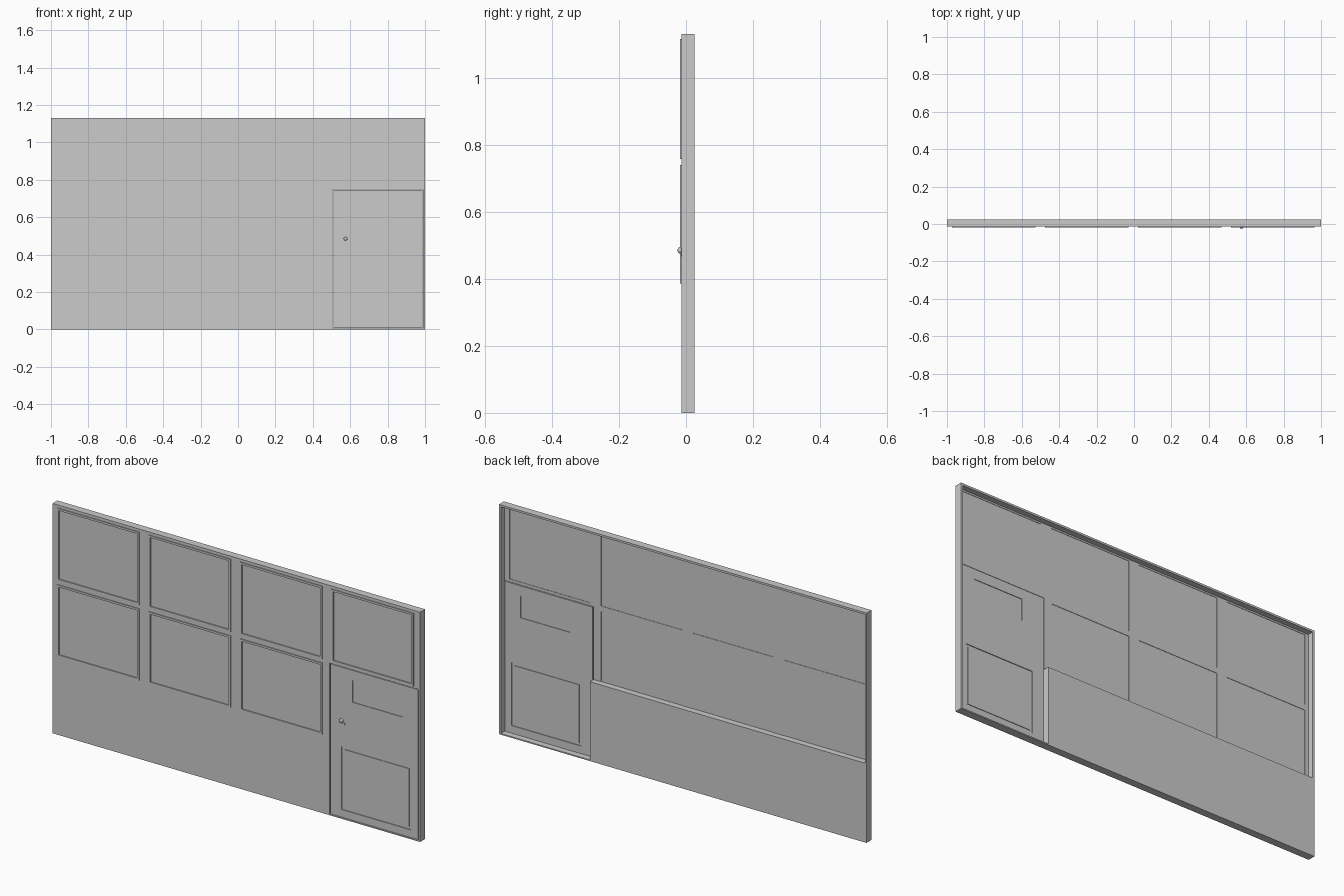
import bpy, math

if "Cube" in bpy.data.objects:
    bpy.data.objects.remove(bpy.data.objects["Cube"])

FRONT, BACK = -0.013, 0.025      # wall depth
SKIN = -0.004                    # rear of the thin front framing
TOP = 1.13
COLS = [(-0.97 + 0.4975 * i, -0.53 + 0.4975 * i) for i in range(4)]
LOW, HIGH = (0.39, 0.735), (0.762, 1.112)


def boxes(name, items):
    """One mesh from a list of (x0, x1, y0, y1, z0, z1) boxes."""
    v, f = [], []
    for x0, x1, y0, y1, z0, z1 in items:
        n = len(v)
        v += [(x, y, z) for z in (z0, z1) for y in (y0, y1) for x in (x0, x1)]
        f += [[n + k for k in q] for q in ((0, 2, 3, 1), (4, 5, 7, 6), (0, 1, 5, 4),
                                           (2, 6, 7, 3), (0, 4, 6, 2), (1, 3, 7, 5))]
    me = bpy.data.meshes.new(name)
    me.from_pydata(v, [], f)
    ob = bpy.data.objects.new(name, me)
    bpy.context.collection.objects.link(ob)
    return ob


def ring(x0, x1, z0, z1, w, y0, y1):
    """Four bars of a rectangular frame, w wide."""
    return [(x0, x1, y0, y1, z0, z0 + w), (x0, x1, y0, y1, z1 - w, z1),
            (x0, x0 + w, y0, y1, z0 + w, z1 - w), (x1 - w, x1, y0, y1, z0 + w, z1 - w)]


def ball(name, loc, r, scale_y=1):
    bpy.ops.mesh.primitive_uv_sphere_add(segments=16, ring_count=10, radius=r, location=loc)
    ob = bpy.context.object
    ob.name = name
    ob.scale.y = scale_y
    bpy.ops.object.shade_smooth()


def disc(name, loc, r, depth):
    bpy.ops.mesh.primitive_cylinder_add(vertices=16, radius=r, depth=depth, location=loc,
                                        rotation=(math.pi / 2, 0, 0))
    bpy.context.object.name = name
    bpy.ops.object.shade_smooth_by_angle()


# thick outer shell: top, two ends, threshold and solid lower wall
boxes("wall_top", [(-1, 1, FRONT, BACK, 1.12, TOP)])
boxes("wall_ends", [(-1, -0.99, FRONT, BACK, 0, 1.12), (0.99, 1, FRONT, BACK, 0, 1.12)])
boxes("lower_wall", [(-0.99, 0.506, FRONT, BACK, 0, LOW[0])])
boxes("door_threshold", [(0.506, 0.99, FRONT, BACK, 0, 0.006)])

# thin rails and stiles around the windows
boxes("window_rails", [(-0.99, 0.506, FRONT, SKIN, LOW[1], 0.748),
                       (-0.99, 0.99, FRONT, SKIN, 0.748, HIGH[0]),
                       (-0.99, 0.99, FRONT, SKIN, HIGH[1], 1.12)])
gaps = [(-0.99, COLS[0][0])] + [(COLS[i][1], COLS[i + 1][0]) for i in range(3)] + [(COLS[3][1], 0.99)]
boxes("window_stiles", [(a, b, FRONT, SKIN, *HIGH) for a, b in gaps]
      + [(a, b, FRONT, SKIN, *LOW) for a, b in gaps[:3]]
      + [(gaps[3][0], 0.506, FRONT, SKIN, *LOW)])

# glass and raised trim for each window
openings = [(c, HIGH) for c in COLS] + [(c, LOW) for c in COLS[:3]]
boxes("window_panes", [(*c, -0.010, -0.006, *z) for c, z in openings])
trim = []
for (a, b), (c, d) in openings:
    trim += ring(a - 0.003, b + 0.003, c - 0.004, d + 0.004, 0.010, -0.0175, -0.012)
boxes("window_trim", trim)

# door with a small window and a framed lower panel
D0, D1, DF, DB = 0.511, 0.987, -0.012, -0.002
WX, WZ = (0.632, 0.902), (0.588, 0.695)
PX, PZ = (0.572, 0.950), (0.045, 0.355)
boxes("door", [(D0, D1, DF, DB, 0.008, PZ[0]), (D0, D1, DF, DB, PZ[1], WZ[0]),
               (D0, D1, DF, DB, WZ[1], 0.745),
               (D0, PX[0], DF, DB, *PZ), (PX[1], D1, DF, DB, *PZ),
               (D0, WX[0], DF, DB, *WZ), (WX[1], D1, DF, DB, *WZ)])
boxes("door_window", [(*WX, -0.009, -0.005, *WZ)])
boxes("door_panel", [(*PX, -0.008, -0.006, *PZ),
                     (PX[0] + 0.012, PX[1] - 0.012, -0.011, -0.003, PZ[0] + 0.012, PZ[1] - 0.012)])

# door knob and latch plate
boxes("latch_plate", [(0.556, 0.590, -0.0145, -0.011, 0.466, 0.474)])
disc("knob_stem", (0.573, -0.014, 0.485), 0.005, 0.008)
ball("door_knob", (0.575, -0.0185, 0.485), 0.010, 0.65)
